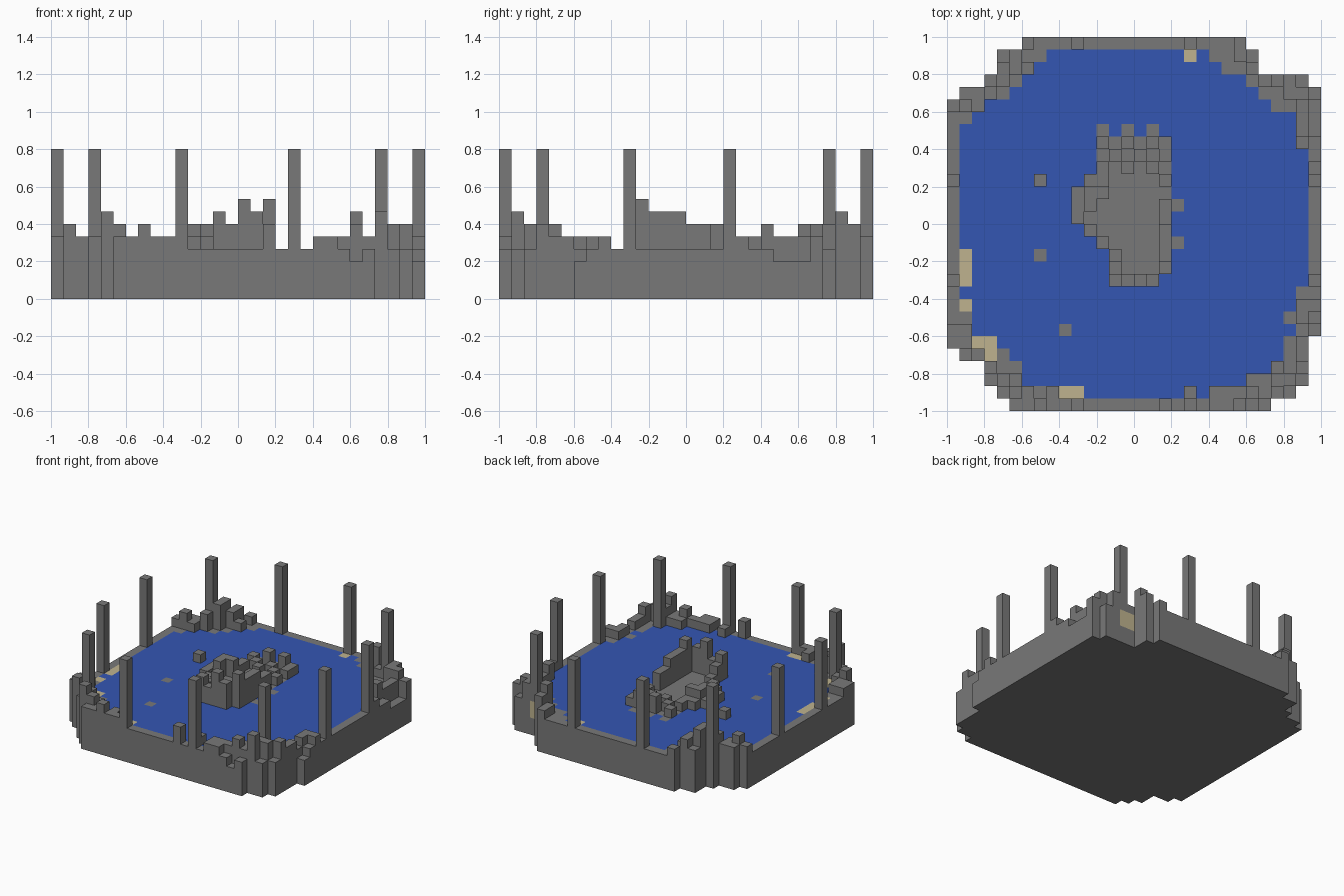
import bpy
import bmesh

if "Cube" in bpy.data.objects:
    bpy.data.objects.remove(bpy.data.objects["Cube"], do_unlink=True)

UNIT = 2 / 30      # edge of one block
LEVEL = 4          # blocks up to the water surface
PILLAR_TOP = 12


def material(name, red, green, blue):
    mat = bpy.data.materials.new(name)
    mat.use_nodes = True
    colour = (red, green, blue, 1)
    mat.diffuse_color = colour
    mat.node_tree.nodes["Principled BSDF"].inputs["Base Color"].default_value = colour
    return mat


MATERIALS = [material("stone grey", .19, .19, .19),
             material("water blue", .034, .094, .45),
             material("sand beige", .52, .45, .275)]
STONE, WATER, SAND = range(len(MATERIALS))


def expand(runs):
    """Turn (row count, first column, end column) runs into a set of cells."""
    cells, row = set(), 0
    for count, first, end in runs:
        for _ in range(count):
            cells.update((column, row) for column in range(first, end))
            row += 1
    return cells


def build_columns(name, heights, floor=0, paint=None):
    """Build block columns, leaving out every face between touching blocks."""
    bm = bmesh.new()

    def add_face(corners, cell, normal, layer):
        points = [bm.verts.new((x * UNIT - 1, y * UNIT - 1, z * UNIT)) for x, y, z in corners]
        face = bm.faces.new(points)
        if paint:
            face.material_index = paint(cell, normal, layer)

    for (x, y), top in heights.items():
        ring = [(x, y), (x + 1, y), (x + 1, y + 1), (x, y + 1)]
        add_face([(a, b, top) for a, b in ring], (x, y), "up", top)
        add_face([(a, b, floor) for a, b in reversed(ring)], (x, y), "down", floor)
        sides = {"front": (x, y - 1), "right": (x + 1, y),
                 "back": (x, y + 1), "left": (x - 1, y)}
        for index, (side, neighbour) in enumerate(sides.items()):
            a, b = ring[index], ring[(index + 1) % len(ring)]
            for z in range(heights.get(neighbour, floor), top):
                add_face([(*a, z), (*b, z), (*b, z + 1), (*a, z + 1)], (x, y), side, z)
    bmesh.ops.remove_doubles(bm, verts=bm.verts, dist=UNIT / 100)
    mesh = bpy.data.meshes.new(name)
    bm.to_mesh(mesh)
    bm.free()
    for mat in MATERIALS:
        mesh.materials.append(mat)
    obj = bpy.data.objects.new(name, mesh)
    bpy.context.collection.objects.link(obj)
    return obj


# Ground plan, counted in rows from the front
ground = expand([(1, 5, 26), (1, 4, 28), (2, 3, 29), (1, 1, 29), (1, 0, 29),
                 (19, 0, 30), (1, 1, 30), (1, 3, 29), (2, 4, 25), (1, 6, 24)])
lake = expand([(1, 0, 0), (1, 9, 21), (1, 6, 24), (1, 6, 27), (1, 5, 27), (1, 2, 28),
               (2, 2, 28), (2, 1, 28), (11, 1, 29), (2, 1, 28), (1, 2, 28),
               (1, 3, 26), (1, 5, 25), (1, 6, 24), (1, 7, 22), (1, 8, 21)])
island = expand([(10, 0, 0), (1, 13, 17), (2, 13, 18), (1, 12, 18), (1, 11, 18),
                 (3, 10, 18), (1, 11, 18), (3, 12, 18)])
shoals = {(7, 12), (9, 6), (27, 7), (27, 5), (12, 22), (14, 22), (16, 22),
          (18, 16), (18, 13), (19, 1)}
beach = {(9, 1), (10, 1), (3, 4), (2, 5), (3, 5), (1, 8),
         (1, 10), (1, 11), (1, 12), (19, 28)}
sand_bank = {(25, 26), (26, 26)}


def ground_paint(cell, normal, layer):
    if normal == "up" and cell in beach:
        return SAND
    if normal == "up" and cell in lake - island - shoals:
        return WATER
    if normal == "back" and cell in sand_bank and layer in (LEVEL - 2, LEVEL - 1):
        return SAND
    return STONE


# Base slab with the painted lake; a few outer cells are worn down
worn = {(24, 0), (29, 6), (29, 22), (29, 23), (29, 24)}
build_columns("lake_base", {c: LEVEL - (c in worn) for c in ground}, paint=ground_paint)

# Tall pillars: pairs on every side and one at each corner
pillars = [(x, y) for x in (10, 19) for y in (0, 29)]
pillars += [(x, y) for x in (0, 29) for y in (10, 18)]
pillars += [(x, y) for x in (3, 26) for y in (3, 26)]
for cell in pillars:
    build_columns("pillar", {cell: PILLAR_TOP}, LEVEL)

# Rubble around the corners, grouped by how many blocks it rises
low = [(0, 24), (1, 25), (2, 25), (2, 24), (4, 28), (6, 29), (6, 27),
       (23, 28), (23, 29), (25, 26), (28, 24), (29, 25), (29, 19), (28, 22), (28, 23),
       (3, 2), (2, 4), (0, 5), (0, 6), (1, 6), (1, 5), (5, 2), (6, 1), (8, 1),
       (19, 1), (25, 1), (24, 2), (25, 2), (28, 4), (28, 5), (29, 8), (28, 8), (28, 7)]
low += [(x, 0) for x in (5, 6, 7, 8, 9, 21, 22)] + [(x, 1) for x in (21, 22, 23)]
middle = [(1, 24), (3, 25), (5, 27), (5, 28), (24, 28), (27, 26), (28, 25), (27, 25),
          (28, 21), (1, 4), (4, 2), (5, 1), (7, 0), (17, 0), (24, 1), (26, 2),
          (27, 2), (28, 3)]
high = [(4, 26), (4, 27), (24, 27), (4, 1), (26, 1)]
rubble = {}
for rise, cells in enumerate((low, middle, high), start=1):
    rubble.update((cell, LEVEL + rise) for cell in cells)
build_columns("corner_rubble", rubble, LEVEL)

# Island ruin: broken wall around a flat floor
ruin = {(13 + i, 10): LEVEL + rise for i, rise in enumerate((3, 2, 4, 3))}
ruin[(13, 11)] = LEVEL + 2
ruin[(17, 11)] = LEVEL + 4
ruin.update({(17, y): LEVEL + 3 for y in (12, 13, 14)})
ruin.update({(17, y): LEVEL + 2 for y in (15, 16)})
ruin.update({(x, y): LEVEL + 1 for x, y in
             [(13, 12), (12, 13), (11, 14), (10, 15), (10, 16), (10, 17), (11, 18),
              (12, 18), (17, 18), (12, 19), (14, 19), (16, 19), (13, 20), (17, 20),
              (12, 21), (15, 20), (17, 21)]})
ruin.update({(x, y): LEVEL + 2 for x, y in [(11, 16), (11, 17), (12, 17), (14, 21), (16, 21)]})
build_columns("island_ruin", ruin, LEVEL)

# Lone rock in the lake
build_columns("lake_rock", {(7, 18): LEVEL + 1}, LEVEL)
